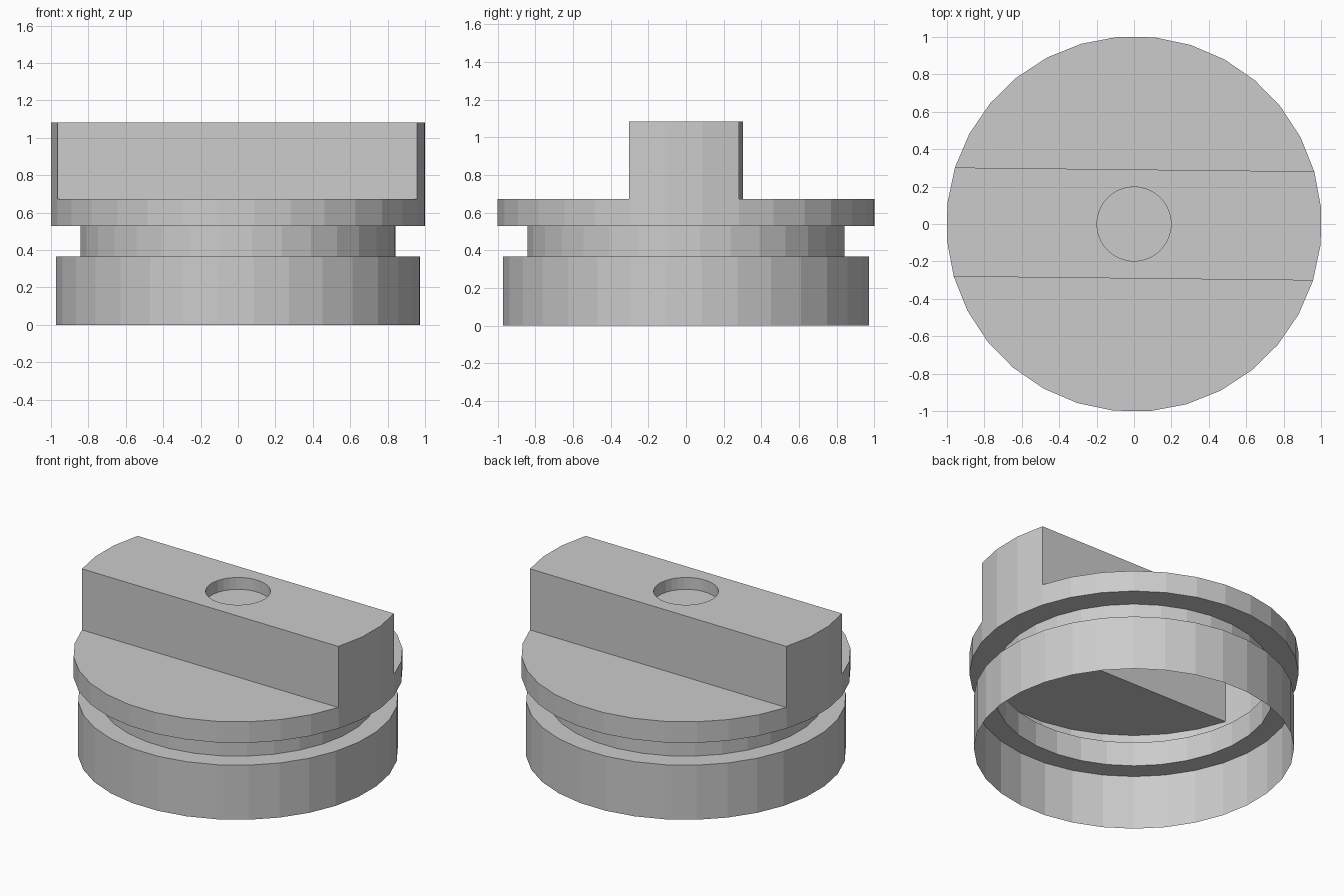
import bpy
import bmesh
from math import cos, sin, radians

SIDES = 32
R_SKIRT, R_NECK, R_RIM, R_HOLE = 0.976, 0.845, 1.004, 0.198
Z_SKIRT, Z_NECK, Z_RIM, Z_TOP = 0.367, 0.53, 0.672, 1.083
HOLE_DEPTH = 0.08

cube = bpy.data.objects.get("Cube")
if cube:
    bpy.data.objects.remove(cube, do_unlink=True)

grey = bpy.data.materials.new("plain grey")
grey.use_nodes = True
colour = (0.6, 0.6, 0.6, 1)
grey.diffuse_color = colour
grey.node_tree.nodes["Principled BSDF"].inputs["Base Color"].default_value = colour


def ring(bm, radius, z, first=0, last=SIDES - 1):
    """Vertices first..last of a regular polygon at height z."""
    angles = [radians(5 + 360 / SIDES * k) for k in range(first, last + 1)]
    return [bm.verts.new((radius * cos(a), radius * sin(a), z)) for a in angles]


def wall(bm, lower, upper):
    """Closed band of quads between two loops."""
    for i in range(len(lower)):
        j = (i + 1) % len(lower)
        bm.faces.new((lower[i], lower[j], upper[j], upper[i]))


def finish(bm, name):
    mesh = bpy.data.meshes.new(name)
    bm.to_mesh(mesh)
    bm.free()
    mesh.materials.append(grey)
    obj = bpy.data.objects.new(name, mesh)
    bpy.context.collection.objects.link(obj)
    return obj


# Open-bottomed thin shell: skirt, groove neck and rim
bm = bmesh.new()
profile = [(R_SKIRT, 0), (R_SKIRT, Z_SKIRT), (R_NECK, Z_SKIRT),
           (R_NECK, Z_NECK), (R_RIM, Z_NECK), (R_RIM, Z_RIM)]
rings = [ring(bm, r, z) for r, z in profile]
for lower, upper in zip(rings, rings[1:]):
    wall(bm, lower, upper)
rim = rings[-1]

# Shelves on the back and front of the grip
bm.faces.new(rim[1:15])
bm.faces.new(rim[17:31])

# Hollow grip bar, its rounded ends flush with the rim
grip_low = rim[30:] + rim[:2] + rim[14:18]
grip_high = [bm.verts.new((v.co.x, v.co.y, Z_TOP)) for v in grip_low]
wall(bm, grip_low, grip_high)

# Grip top with a round opening
hole = ring(bm, R_HOLE, Z_TOP)
edges = []
for loop in (grip_high, hole):
    for a, b in zip(loop, loop[1:] + loop[:1]):
        edges.append(bm.edges.get((a, b)) or bm.edges.new((a, b)))
top = bmesh.ops.triangle_fill(bm, edges=edges, use_beauty=True, normal=(0, 0, 1))
for item in top["geom"]:
    if isinstance(item, bmesh.types.BMFace):
        item.normal_update()
        if item.normal.z < 0:
            item.normal_flip()

# Shallow blind recess below the opening
floor = [bm.verts.new((v.co.x, v.co.y, Z_TOP - HOLE_DEPTH)) for v in hole]
wall(bm, hole, floor)
bm.faces.new(floor)
finish(bm, "cap_with_grip")
